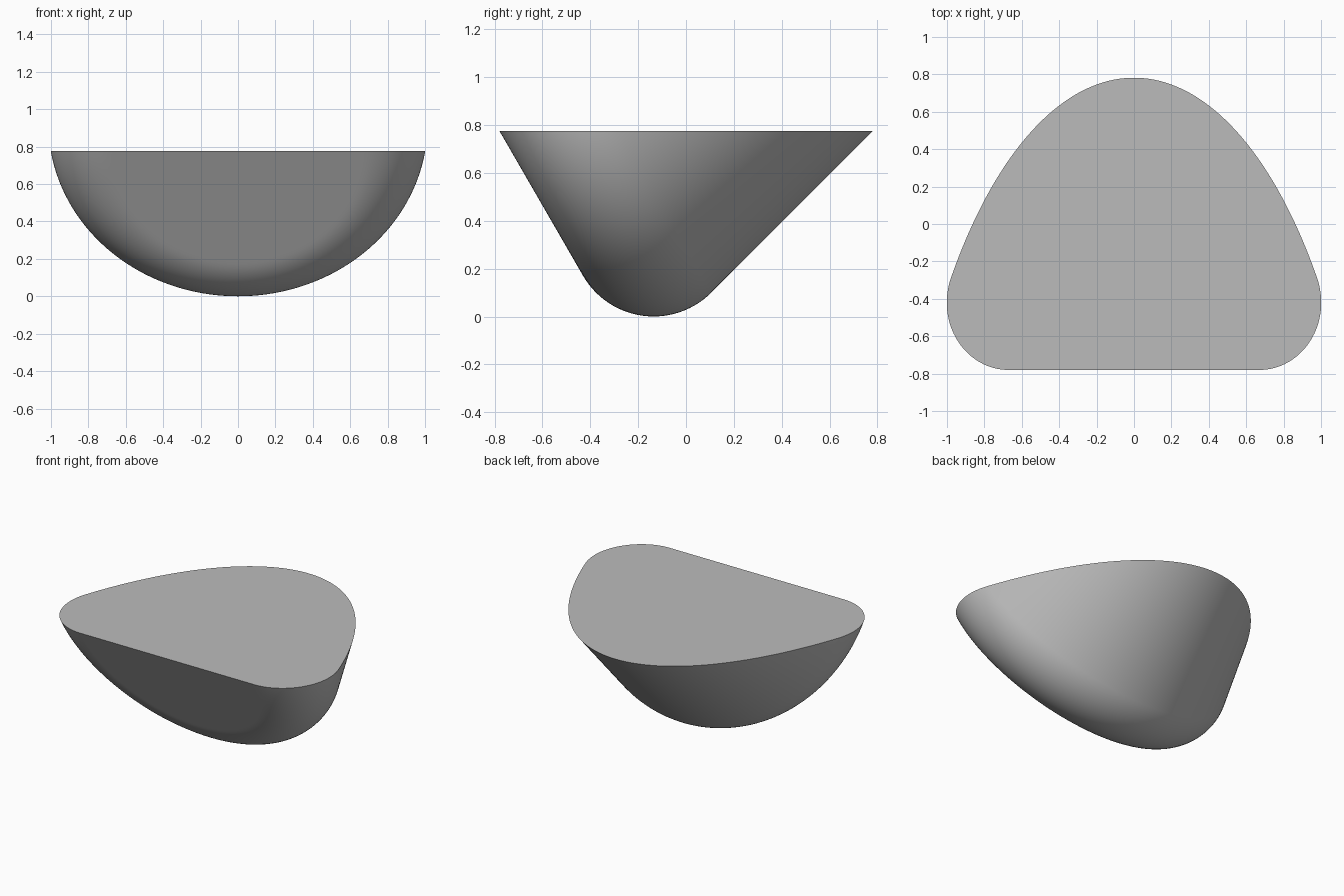
import bpy, bmesh
from math import sin, cos, radians, pi
from mathutils import Matrix, Vector

if "Cube" in bpy.data.objects:
    bpy.data.objects.remove(bpy.data.objects["Cube"], do_unlink=True)

TOP = 0.776            # height of the flat cut
FRONT = -0.78          # front edge of the cut
FACE_RADIUS = 0.673    # flat end of the cone
FILLET = 0.341         # rounding between flat end and cone wall
TILT = radians(30)     # axis rises towards the back
TAPER = radians(15)    # half angle of the cone
LENGTH = 1.6

# Half section of the rounded cone: (radius, distance along axis)
profile = [(0, 0), (FACE_RADIUS * 0.97, 0)]
steps = 28
for i in range(steps + 1):
    a = -pi / 2 + (pi / 2 + TAPER) * i / steps
    profile.append((FACE_RADIUS + FILLET * cos(a), FILLET + FILLET * sin(a)))
wall_r, wall_t = profile[-1]
profile.append((wall_r - (LENGTH - wall_t) * sin(TAPER) / cos(TAPER), LENGTH))

# Revolve the section
bm = bmesh.new()
verts = [bm.verts.new((r, 0, t)) for r, t in profile]
edges = [bm.edges.new(pair) for pair in zip(verts, verts[1:])]
bmesh.ops.spin(bm, geom=verts + edges, cent=(0, 0, 0), axis=(0, 0, 1),
               angle=2 * pi, steps=256, use_merge=True)
bmesh.ops.remove_doubles(bm, verts=bm.verts, dist=0.00001)

# Lean the axis back and place the flat end at the front
axis = Vector((0, cos(TILT), sin(TILT)))
down = Vector((0, sin(TILT), -cos(TILT)))
side = axis.cross(down)
frame = Matrix((down, side, axis)).transposed().to_4x4()
origin = Vector((0, FRONT, TOP)) + down * 0.026
bm.transform(Matrix.Translation(origin) @ frame)

# Slice level and close the top
cut = bmesh.ops.bisect_plane(bm, geom=bm.verts[:] + bm.edges[:] + bm.faces[:],
                             plane_co=(0, 0, TOP), plane_no=(0, 0, 1),
                             clear_outer=True)
rim = [e for e in bm.edges if e.is_boundary]
bmesh.ops.contextual_create(bm, geom=rim)
bmesh.ops.recalc_face_normals(bm, faces=bm.faces)

mesh = bpy.data.meshes.new("rounded_cone_slice")
bm.to_mesh(mesh)
bm.free()
body = bpy.data.objects.new("rounded_cone_slice", mesh)
bpy.context.collection.objects.link(body)

# Plain grey
grey = bpy.data.materials.new("light_grey")
grey.use_nodes = True
color = (0.5, 0.5, 0.5, 1)
grey.diffuse_color = color
grey.node_tree.nodes["Principled BSDF"].inputs["Base Color"].default_value = color
mesh.materials.append(grey)

bpy.context.view_layer.objects.active = body
body.select_set(True)
bpy.ops.object.shade_smooth_by_angle(angle=radians(25))
